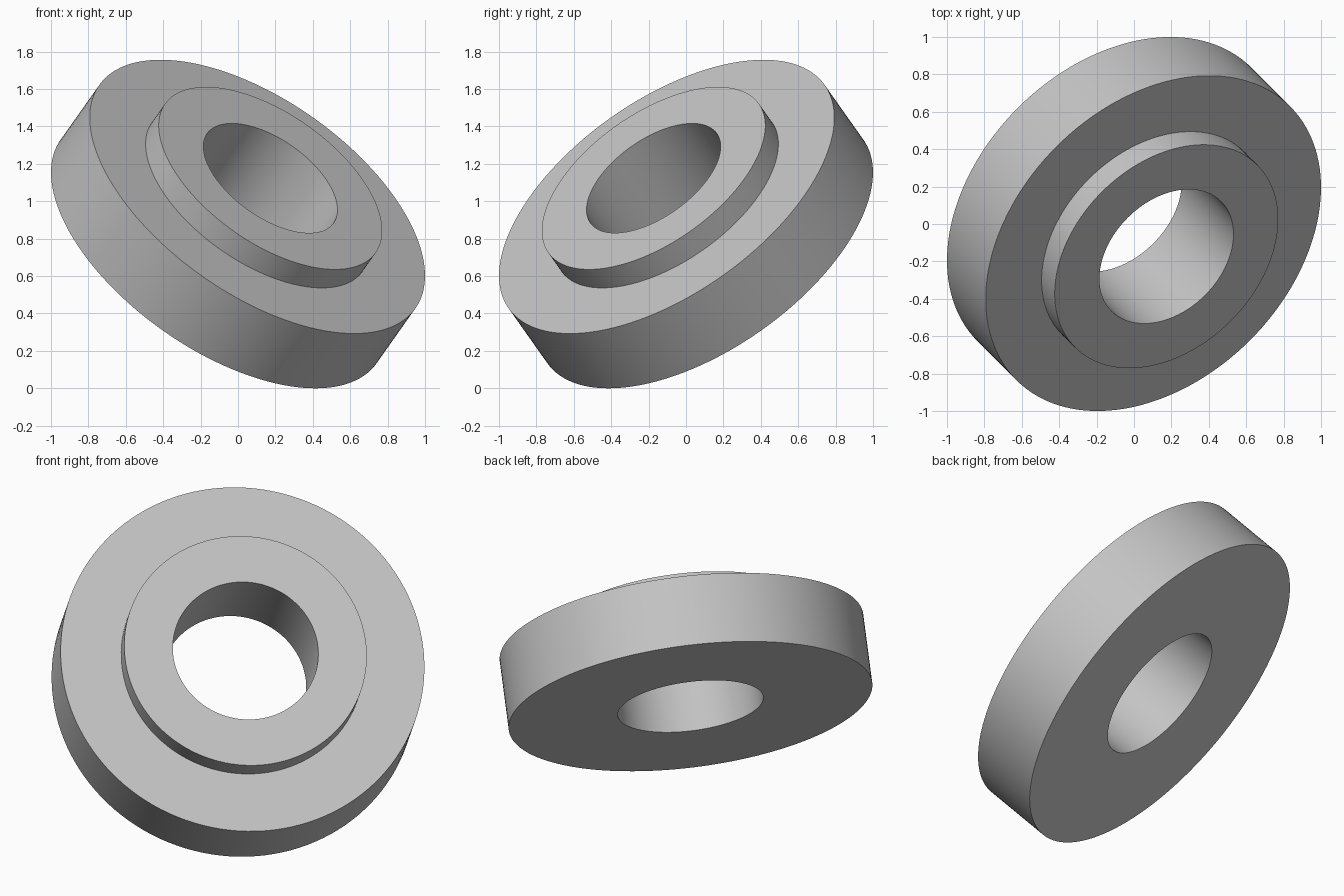
import bpy
import bmesh
from math import radians, tau
from mathutils import Vector

cube = bpy.data.objects.get("Cube")
if cube:
    bpy.data.objects.remove(cube, do_unlink=True)

# Dimensions of the stepped ring
OUTER, COLLAR, BORE = 1.035, 0.69, 0.414
HALF, STEP = 0.207, 0.14
SEGMENTS = 128

# Plain grey material
grey = bpy.data.materials.new("light grey")
grey.use_nodes = True
colour = (0.55, 0.55, 0.55, 1)
grey.diffuse_color = colour
grey.node_tree.nodes["Principled BSDF"].inputs["Base Color"].default_value = colour

# Closed cross-section (radius, height) revolved about the axis
profile = [(BORE, -HALF), (OUTER, -HALF), (OUTER, HALF),
           (COLLAR, HALF), (COLLAR, HALF + STEP), (BORE, HALF + STEP)]
bm = bmesh.new()
verts = [bm.verts.new((r, 0, z)) for r, z in profile]
edges = [bm.edges.new((v, verts[(i + 1) % len(verts)])) for i, v in enumerate(verts)]
bmesh.ops.spin(bm, geom=verts + edges, cent=(0, 0, 0), axis=(0, 0, 1),
               angle=tau, steps=SEGMENTS, use_merge=False)
bmesh.ops.remove_doubles(bm, verts=bm.verts, dist=0.0001)
bmesh.ops.recalc_face_normals(bm, faces=bm.faces)

# Tilt the ring's axis forward, to the left and up, and set it on the ground
axis = Vector((0.5, -0.5, 0.5 ** 0.5))
turn = axis.to_track_quat('Z', 'Y').to_matrix()
bmesh.ops.rotate(bm, verts=bm.verts, cent=(0, 0, 0), matrix=turn)
lowest = min(v.co.z for v in bm.verts)
bmesh.ops.translate(bm, verts=bm.verts, vec=(0, 0, -lowest))

mesh = bpy.data.meshes.new("stepped_ring")
bm.to_mesh(mesh)
bm.free()
mesh.materials.append(grey)
ring = bpy.data.objects.new("stepped_ring", mesh)
bpy.context.collection.objects.link(ring)

# Smooth round walls with crisp rims
bpy.ops.object.select_all(action='DESELECT')
ring.select_set(True)
bpy.context.view_layer.objects.active = ring
bpy.ops.object.shade_smooth_by_angle(angle=radians(30))
